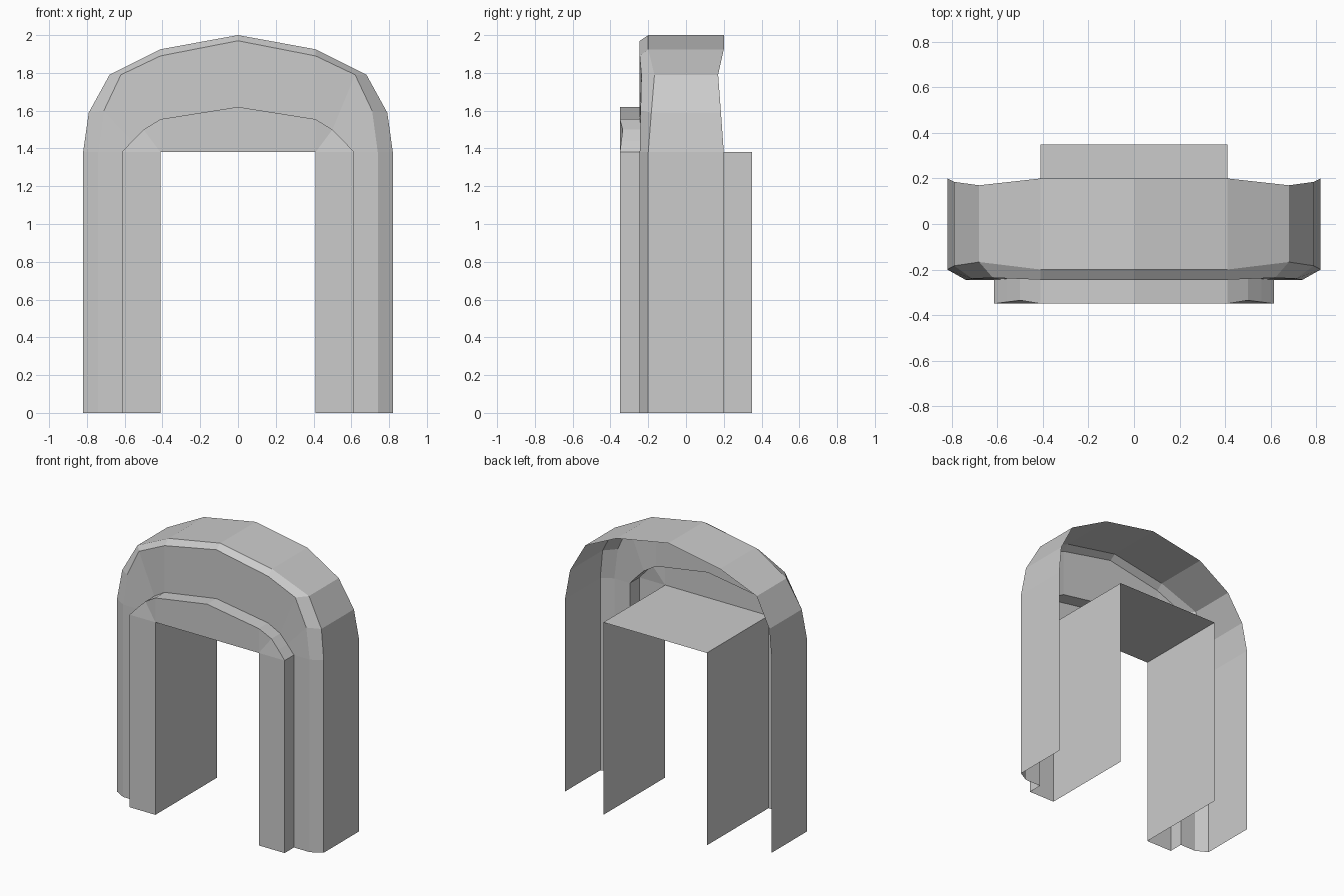
import bpy
import bmesh

cube = bpy.data.objects.get("Cube")
if cube:
    bpy.data.objects.remove(cube, do_unlink=True)

# Single stone-grey material
grey = bpy.data.materials.new("stone_grey")
grey.use_nodes = True
colour = (0.6, 0.6, 0.6, 1.0)
grey.diffuse_color = colour
bsdf = next(n for n in grey.node_tree.nodes if n.type == "BSDF_PRINCIPLED")
bsdf.inputs["Base Color"].default_value = colour
bsdf.inputs["Roughness"].default_value = 0.8

# Half-arch outlines as (x, z), from the foot up to the crown
OUTER = [(.82, 0), (.82, 1.38), (.79, 1.59), (.68, 1.79), (.41, 1.925), (0, 2)]
BEVEL = [(.74, 0), (.74, 1.38), (.71, 1.6), (.62, 1.79), (.41, 1.89), (0, 1.97)]
TRIM = [(.615, 0), (.615, 1.38), (.56, 1.44), (.5, 1.5), (.41, 1.555), (0, 1.62)]
OPENING = [(.41, 0)] + [(.41, 1.38)] * 4 + [(0, 1.38)]

# How far the shoulders pinch in depth at each outline point
PINCH = [0, 0, .015, .03, 0, 0]


def ring(outline, y, pinch=0.0):
    return [(x, y + pinch * p, z) for (x, z), p in zip(outline, PINCH)]


def arch_shell(name, rings):
    """Bridge successive half outlines and mirror them into an open arch."""
    bm = bmesh.new()
    loops = [[bm.verts.new(co) for co in r] for r in rings]
    for a, b in zip(loops, loops[1:]):
        for i in range(len(a) - 1):
            bm.faces.new((a[i], a[i + 1], b[i + 1], b[i]))
    bmesh.ops.remove_doubles(bm, verts=bm.verts, dist=0.0001)
    mesh = bpy.data.meshes.new(name)
    bm.to_mesh(mesh)
    bm.free()
    mesh.materials.append(grey)
    obj = bpy.data.objects.new(name, mesh)
    bpy.context.collection.objects.link(obj)
    mirror = obj.modifiers.new("Mirror", "MIRROR")
    mirror.use_axis[0] = True
    return obj


# Outer wall, chamfer and recessed front face
arch_shell("outer_arch", [
    ring(OUTER, .2, -1), ring(OUTER, -.2, 1.1),
    ring(BEVEL, -.245, .3), ring(TRIM, -.245, .3)])

# Raised trim around the doorway
arch_shell("door_trim", [
    ring(TRIM, -.245, .3), ring(TRIM, -.35, .5), ring(OPENING, -.35)])

# Doorway jambs and flat ceiling running through to the back
arch_shell("doorway_lining", [ring(OPENING, -.35), ring(OPENING, .35)])
